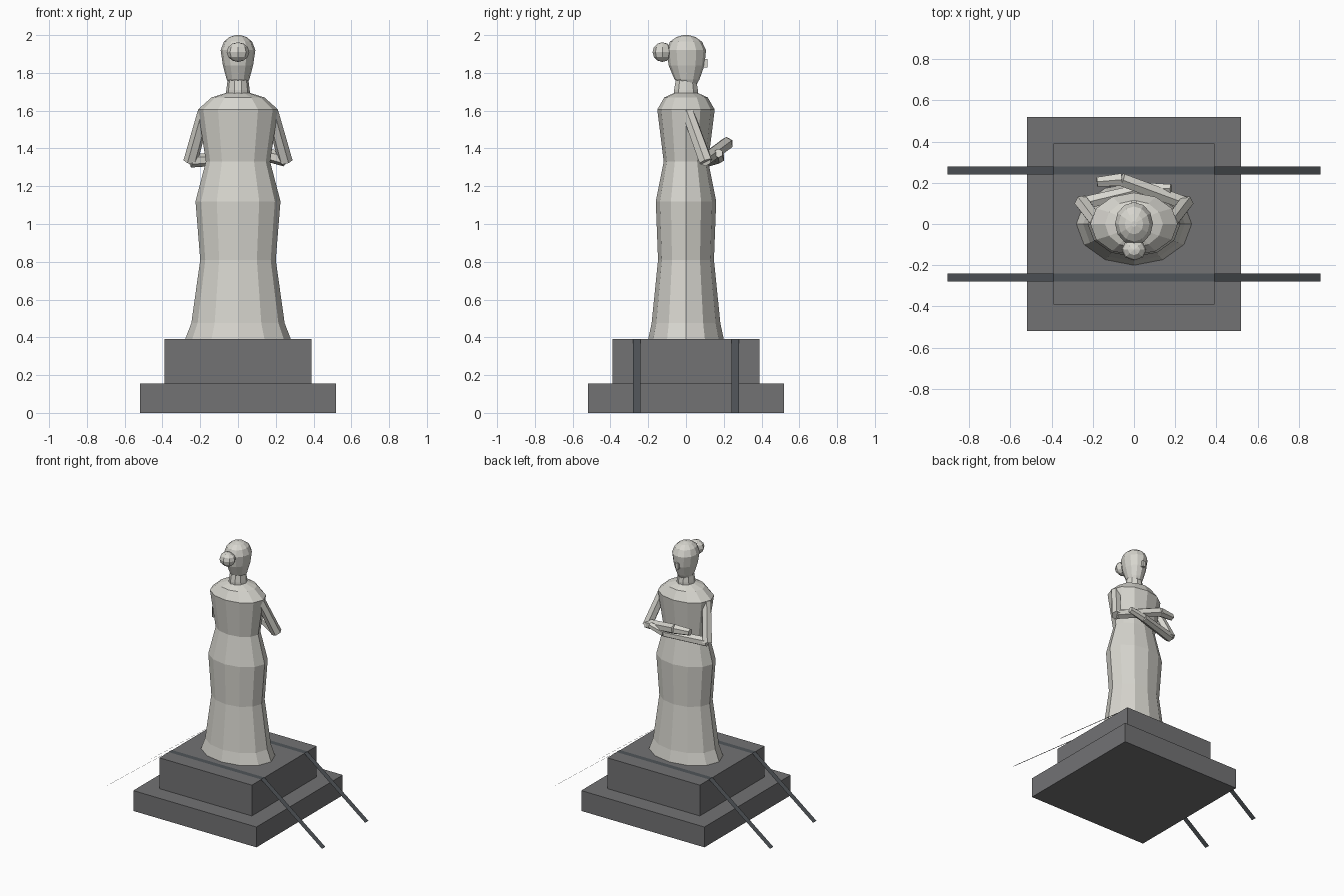
import bpy, bmesh, math
from mathutils import Vector, Matrix

if "Cube" in bpy.data.objects:
    bpy.data.objects.remove(bpy.data.objects["Cube"])


def material(name, rgb):
    m = bpy.data.materials.new(name)
    m.diffuse_color = (*rgb, 1)
    m.use_nodes = True
    m.node_tree.nodes["Principled BSDF"].inputs["Base Color"].default_value = m.diffuse_color
    return m


STONE = material("pale_stone", (0.68, 0.67, 0.62))
PLINTH = material("dark_stone", (0.17, 0.17, 0.175))
STRAP = material("dark_strap", (0.08, 0.09, 0.1))


def finish(name, bm, mat, normals=True):
    if normals:
        bmesh.ops.recalc_face_normals(bm, faces=bm.faces)
    me = bpy.data.meshes.new(name)
    bm.to_mesh(me)
    bm.free()
    ob = bpy.data.objects.new(name, me)
    me.materials.append(mat)
    bpy.context.collection.objects.link(ob)
    return ob


def box(name, size, center, mat):
    bm = bmesh.new()
    bmesh.ops.create_cube(bm, size=1, matrix=Matrix.Translation(center) @ Matrix.Diagonal((*size, 1)))
    return finish(name, bm, mat)


def loft(name, rings, sides):
    """Stack of elliptical rings: z, x radius, y radius, y offset."""
    bm = bmesh.new()
    loops = []
    for z, rx, ry, oy in rings:
        loops.append([bm.verts.new((rx * math.cos(2 * math.pi * i / sides),
                                    oy + ry * math.sin(2 * math.pi * i / sides), z))
                      for i in range(sides)])
    for a, b in zip(loops, loops[1:]):
        for i in range(sides):
            j = (i + 1) % sides
            bm.faces.new((a[i], a[j], b[j], b[i]))
    bm.faces.new(loops[0])
    bm.faces.new(loops[-1])
    return finish(name, bm, STONE)


def limb(name, points):
    """Tapered six-sided segments between points (x, y, z, radius)."""
    bm = bmesh.new()
    for p, q in zip(points, points[1:]):
        a, b = Vector(p[:3]), Vector(q[:3])
        d = b - a
        m = Matrix.Translation((a + b) / 2) @ d.to_track_quat('Z', 'Y').to_matrix().to_4x4()
        bmesh.ops.create_cone(bm, cap_ends=True, segments=6, radius1=p[3], radius2=q[3],
                              depth=d.length, matrix=m)
    return finish(name, bm, STONE)


# stepped plinth
box("lower_step", (1.04, 1.04, 0.155), (0, 0, 0.0775), PLINTH)
box("upper_step", (0.78, 0.78, 0.235), (0, 0, 0.2725), PLINTH)

# thin straps over the plinth, down to the ground on both sides
for name, y in (("front_strap", -0.26), ("back_strap", 0.26)):
    bm = bmesh.new()
    path = [(-0.905, 0), (-0.39, 0.392), (0.39, 0.392), (0.905, 0)]
    rows = [[bm.verts.new((x, y + s, z)) for s in (-0.02, 0.02)] for x, z in path]
    for a, b in zip(rows, rows[1:]):
        bm.faces.new((a[0], b[0], b[1], a[1]))
    finish(name, bm, STRAP, normals=False)

# robed body
loft("robe", [(0.39, 0.28, 0.2, 0), (0.475, 0.247, 0.182, 0), (0.81, 0.2, 0.148, 0),
              (1.12, 0.225, 0.16, 0), (1.33, 0.17, 0.118, 0), (1.606, 0.212, 0.152, 0),
              (1.67, 0.14, 0.115, 0), (1.695, 0.06, 0.06, 0)], 12)

# neck and head
loft("neck", [(1.66, 0.066, 0.066, 0), (1.71, 0.062, 0.066, 0), (1.77, 0.054, 0.056, 0)], 10)
loft("head", [(1.735, 0.045, 0.04, 0.015), (1.765, 0.06, 0.066, 0.005), (1.84, 0.08, 0.095, 0.003),
              (1.92, 0.092, 0.104, 0.002), (1.965, 0.075, 0.085, 0), (1.99, 0.045, 0.05, 0),
              (2.0, 0.012, 0.014, 0)], 12)
box("nose", (0.022, 0.03, 0.045), (0, 0.098, 0.0 + 1.85), STONE)

# hair bun
bm = bmesh.new()
bmesh.ops.create_uvsphere(bm, u_segments=8, v_segments=6, radius=1,
                          matrix=Matrix.Translation((0, -0.125, 1.91)) @ Matrix.Diagonal((0.06, 0.052, 0.052, 1)))
finish("hair_bun", bm, STONE)

# upper arms
for name, s in (("left_upper_arm", -1), ("right_upper_arm", 1)):
    limb(name, [(s * 0.18, 0.01, 1.59, 0.035), (s * 0.252, 0.105, 1.33, 0.038)])

# crossed forearms with hands
limb("right_forearm", [(0.25, 0.1, 1.34, 0.036), (-0.06, 0.215, 1.425, 0.036), (-0.18, 0.205, 1.43, 0.026)])
limb("left_forearm", [(-0.25, 0.1, 1.335, 0.036), (0.06, 0.175, 1.35, 0.03), (0.18, 0.172, 1.375, 0.024)])
